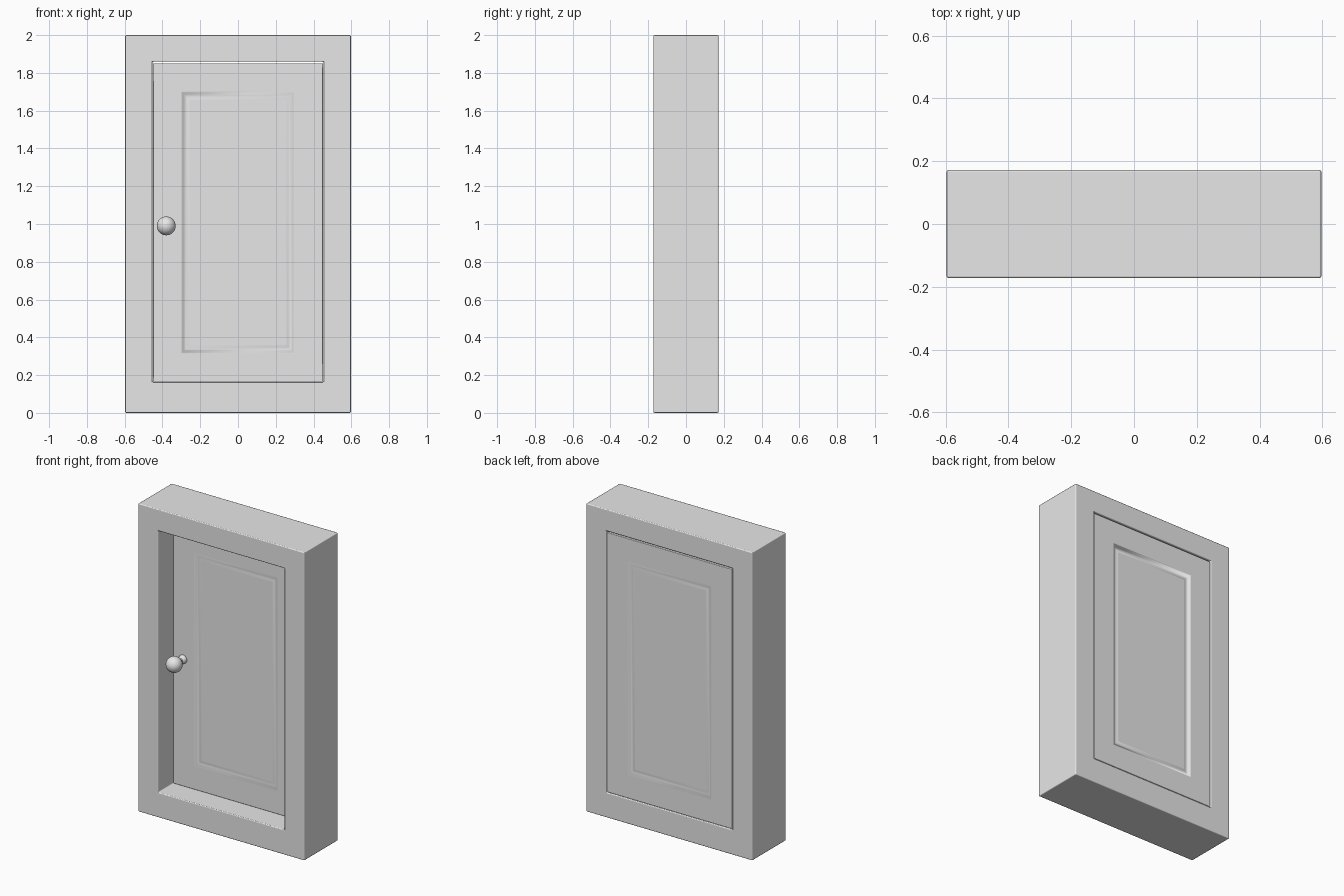
import bpy, bmesh, math
from mathutils import Vector

if "Cube" in bpy.data.objects:
    bpy.data.objects.remove(bpy.data.objects["Cube"])

grey = bpy.data.materials.new("light_grey")
grey.use_nodes = True
grey.diffuse_color = (0.8, 0.8, 0.8, 1)
grey.node_tree.nodes["Principled BSDF"].inputs["Base Color"].default_value = (0.8, 0.8, 0.8, 1)

HALF_W, HALF_D, HEIGHT = 0.597, 0.172, 2.0
OPEN_X, OPEN_LOW, OPEN_TOP = 0.453, 0.163, 1.859
DOOR_FRONT, DOOR_BACK = -0.021, 0.169


def finish(bm, name, bevel=0.0):
    """Turn a bmesh into a smooth-shaded object with softened outer edges."""
    bmesh.ops.recalc_face_normals(bm, faces=bm.faces)
    mesh = bpy.data.meshes.new(name)
    bm.to_mesh(mesh)
    bm.free()
    mesh.materials.append(grey)
    ob = bpy.data.objects.new(name, mesh)
    bpy.context.collection.objects.link(ob)
    bpy.ops.object.select_all(action='DESELECT')
    ob.select_set(True)
    bpy.context.view_layer.objects.active = ob
    if bevel:
        mod = ob.modifiers.new("soft_edges", 'BEVEL')
        mod.width = bevel
        mod.segments = 2
        mod.limit_method = 'ANGLE'
        mod.angle_limit = math.radians(60)
        bpy.ops.object.modifier_apply(modifier=mod.name)
    bpy.ops.object.shade_smooth_by_angle(angle=math.radians(50))
    if bevel:
        # Keep the broad faces looking flat beside their rounded edges
        mod = ob.modifiers.new("flat_faces", 'WEIGHTED_NORMAL')
        mod.weight = 100
        mod.keep_sharp = True
        bpy.ops.object.modifier_apply(modifier=mod.name)


def rectangle(bm, half_x, low, top, y):
    corners = ((-half_x, low), (half_x, low), (half_x, top), (-half_x, top))
    return [bm.verts.new((x, y, z)) for x, z in corners]


# Outer frame: a rectangular ring with an open middle
bm = bmesh.new()
rings = [rectangle(bm, HALF_W, 0, HEIGHT, -HALF_D),
         rectangle(bm, HALF_W, 0, HEIGHT, HALF_D),
         rectangle(bm, OPEN_X, OPEN_LOW, OPEN_TOP, HALF_D),
         rectangle(bm, OPEN_X, OPEN_LOW, OPEN_TOP, -HALF_D)]
for r in range(4):
    a, b = rings[r], rings[(r + 1) % 4]
    for i in range(4):
        j = (i + 1) % 4
        bm.faces.new((a[i], a[j], b[j], b[i]))
finish(bm, "frame", 0.006)

# Door leaf with a shallow moulded groove around the panel on both faces
bm = bmesh.new()
front = rectangle(bm, 0.45, 0.165, 1.851, DOOR_FRONT)
back = rectangle(bm, 0.45, 0.165, 1.851, DOOR_BACK)
panels = [bm.faces.new(front), bm.faces.new(back)]
for i in range(4):
    j = (i + 1) % 4
    bm.faces.new((front[i], front[j], back[j], back[i]))
bmesh.ops.recalc_face_normals(bm, faces=bm.faces)
moulding = ((0.148, 0), (0.006, -0.002), (0.010, -0.008), (0.008, -0.004),
            (0.008, 0), (0.010, 0.003), (0.006, 0.001))
for face in panels:
    for width, depth in moulding:
        bmesh.ops.inset_region(bm, faces=[face], thickness=width,
                               depth=depth, use_even_offset=True)
finish(bm, "door", 0.004)

# Turned knob: round grip, thin neck and domed base, spun about the y axis
bm = bmesh.new()
centre = Vector((-0.38, 0, 0.99))
profile = []
for k in range(15):
    t = math.radians(160) * k / 14
    profile.append((0.05 * math.sin(t), -0.112 - 0.05 * math.cos(t)))
for k in range(7):
    t = math.radians(30 + 10 * k)
    profile.append((0.028 * math.sin(t), DOOR_FRONT - 0.028 * math.cos(t)))
profile.append((0.028, DOOR_FRONT + 0.005))
points = [bm.verts.new(centre + Vector((r, y, 0))) for r, y in profile]
edges = [bm.edges.new(pair) for pair in zip(points, points[1:])]
bmesh.ops.spin(bm, geom=points + edges, cent=centre, axis=(0, 1, 0),
               angle=math.tau, steps=32, use_merge=True)
bmesh.ops.remove_doubles(bm, verts=bm.verts, dist=0.0001)
finish(bm, "knob")
